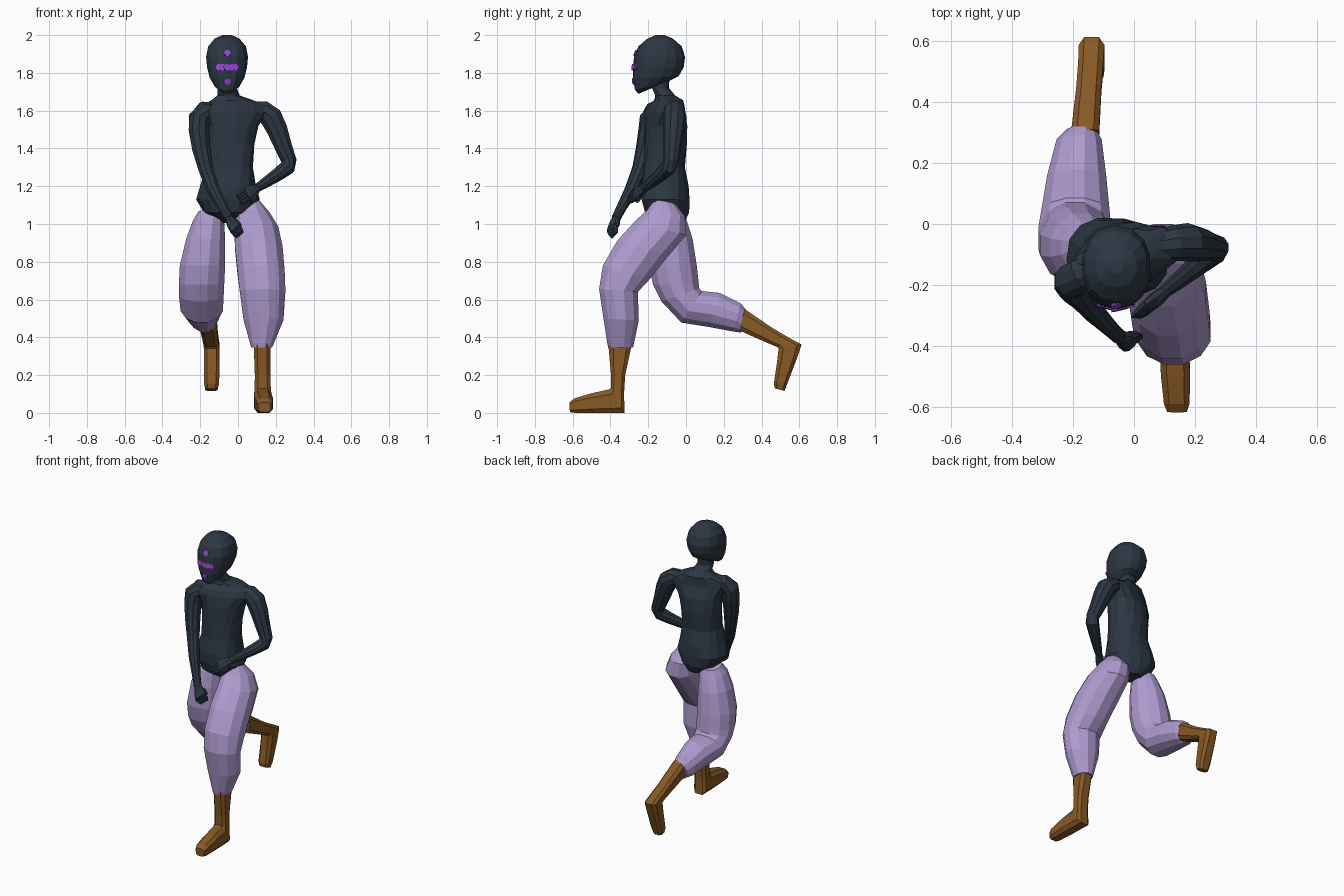
import bpy, bmesh, math
from mathutils import Vector
from mathutils.bvhtree import BVHTree


def material(name, rgb):
    m = bpy.data.materials.new(name)
    m.diffuse_color = (*rgb, 1)
    return m


SUIT = material("dark slate", (0.025, 0.038, 0.056))
PANTS = material("lavender", (0.429, 0.328, 0.630))
BOOT = material("brown leather", (0.246, 0.100, 0.018))
MARK = material("bright purple", (0.328, 0.061, 0.660))


def finish(name, bm, mat):
    me = bpy.data.meshes.new(name)
    bm.to_mesh(me)
    me.materials.append(mat)
    ob = bpy.data.objects.new(name, me)
    bpy.context.collection.objects.link(ob)
    return ob


def loft(bm, rings, n=12, power=1.0):
    """Skin a list of (centre, half axis u, half axis v) rings and cap the ends."""
    size = math.cos(math.pi / n) ** power

    def bend(t):
        return math.copysign(abs(t) ** power, t) / size
    loops = []
    for c, u, v in rings:
        loop = []
        for i in range(n):
            a = math.tau * (i + 0.5) / n
            loop.append(bm.verts.new(c + u * bend(math.cos(a)) + v * bend(math.sin(a))))
        loops.append(loop)
    for a, b in zip(loops, loops[1:]):
        for i in range(n):
            j = (i + 1) % n
            bm.faces.new((a[i], a[j], b[j], b[i]))
    bm.faces.new(loops[0])
    bm.faces.new(loops[-1])
    bm.normal_update()
    bmesh.ops.recalc_face_normals(bm, faces=bm.faces)


def side_rings(data):
    """Rings from (front y, front z, back y, back z, centre x, half width)."""
    out = []
    for fy, fz, by, bz, x, w in data:
        c = Vector((x, (fy + by) / 2, (fz + bz) / 2))
        out.append((c, Vector((w, 0, 0)), Vector((0, (by - fy) / 2, (bz - fz) / 2))))
    return out


def tube_rings(path):
    """Round rings from (x, y, z, radius) along a path."""
    pts = [Vector(p[:3]) for p in path]
    out = []
    for i, p in enumerate(path):
        t = (pts[min(i + 1, len(pts) - 1)] - pts[max(i - 1, 0)]).normalized()
        u = t.cross(Vector((0, 1, 0))).normalized()
        out.append((pts[i], u * p[3], t.cross(u) * p[3]))
    return out


def yaw_rings(data):
    """Flat rings from (x, y, z, half width, half depth, yaw degrees)."""
    out = []
    for x, y, z, a, b, deg in data:
        r = math.radians(deg)
        out.append((Vector((x, y, z)), Vector((math.cos(r), math.sin(r), 0)) * a,
                    Vector((-math.sin(r), math.cos(r), 0)) * b))
    return out


# Torso, pelvis and neck: hips and shoulders twist opposite ways
bm = bmesh.new()
loft(bm, yaw_rings([
    (-.04, -.07, 1.005, .05, .06, -8), (-.052, -.10, 1.06, .125, .115, -8),
    (-.053, -.108, 1.13, .165, .125, -8), (-.053, -.112, 1.20, .145, .124, -6),
    (-.045, -.115, 1.30, .124, .107, 0), (-.043, -.107, 1.42, .126, .110, 9),
    (-.035, -.107, 1.52, .140, .106, 15), (-.025, -.112, 1.59, .185, .088, 18),
    (-.025, -.105, 1.625, .170, .080, 18), (-.03, -.092, 1.655, .110, .068, 16),
    (-.05, -.11, 1.68, .058, .052, 8), (-.057, -.135, 1.72, .050, .044, 0),
    (-.06, -.13, 1.79, .050, .042, 0)]), 14, .85)
finish("torso", bm, SUIT)

# Head
bm = bmesh.new()
HX = -.058
loft(bm, side_rings([
    (-.250, 1.690, -.19, 1.715, HX, .030), (-.268, 1.710, -.10, 1.752, HX, .064),
    (-.278, 1.770, -.042, 1.782, HX, .092), (-.278, 1.830, -.015, 1.83, HX, .106),
    (-.272, 1.885, -.008, 1.885, HX, .111), (-.250, 1.940, -.025, 1.94, HX, .100),
    (-.205, 1.980, -.072, 1.982, HX, .066), (-.160, 2.0, -.115, 2.0, HX, .025)]), 14, .9)
tree = BVHTree.FromBMesh(bm)
finish("head", bm, SUIT)

# Face marks: small discs laid on the face
bm = bmesh.new()
spots = [(0, 1.905), (0, 1.755)] + [(dx * .0225, 1.83) for dx in (-2, -1, 0, 1, 2)]
for dx, z in spots:
    hit, nor, _, _ = tree.ray_cast(Vector((HX + dx, -1, z)), Vector((0, 1, 0)))
    u = nor.cross(Vector((0, 0, 1))).normalized() * .017
    v = nor.cross(u)
    loft(bm, [(hit - nor * .004, u, v), (hit + nor * .004, u, v)], 8)
finish("face_marks", bm, MARK)

# Arms, starting inside the shoulders
arms = {
    "right_arm": [(-.115, -.14, 1.600, .045), (-.175, -.165, 1.595, .054),
                  (-.205, -.187, 1.560, .056),
                  (-.207, -.195, 1.50, .054), (-.195, -.215, 1.40, .048),
                  (-.170, -.245, 1.29, .039), (-.130, -.290, 1.18, .034),
                  (-.070, -.350, 1.07, .025), (-.048, -.370, 1.03, .024)],
    "left_arm": [(.06, -.075, 1.605, .045), (.135, -.062, 1.595, .056),
                 (.175, -.060, 1.565, .060),
                 (.207, -.065, 1.50, .055), (.240, -.072, 1.41, .046),
                 (.270, -.078, 1.335, .040), (.262, -.092, 1.300, .040),
                 (.215, -.130, 1.265, .035), (.140, -.190, 1.215, .027),
                 (.100, -.222, 1.19, .021)],
}
for name, path in arms.items():
    bm = bmesh.new()
    loft(bm, tube_rings(path), 10)
    finish(name, bm, SUIT)

# Hands: a palm with four fingers and a thumb
hands = {
    "right_hand": ((-.052, -.367, 1.035), (-.012, -.392, .975), (.010, -.378, .940), (.6, .5, .5)),
    "left_hand": ((.105, -.218, 1.19), (.055, -.262, 1.160), (.005, -.305, 1.130), (.5, -.1, -.85)),
}
for name, (wrist, palm, tip, across) in hands.items():
    w, p, t = Vector(wrist), Vector(palm), Vector(tip)
    s = Vector(across).normalized()
    bm = bmesh.new()
    flat = (p - w).cross(s).normalized()
    loft(bm, [(w, s * .020, flat * .019), (w.lerp(p, .5), s * .032, flat * .022),
              (p, s * .036, flat * .020), (p.lerp(t, .25), s * .030, flat * .013)], 8)
    for k in (-1.5, -.5, .5, 1.5):
        a, b = p + s * .018 * k, t + s * .014 * k
        loft(bm, tube_rings([(*a, .011), (*a.lerp(b, .6), .011), (*b, .006)]), 6)
    a = w.lerp(p, .5) + s * .025
    b = a + (p - w) * .6 + s * .018 - flat * .012
    loft(bm, tube_rings([(*a, .013), (*a.lerp(b, .6), .012), (*b, .006)]), 6)
    finish(name, bm, SUIT)

# Baggy trouser legs: left forward, right trailing with a bent knee
legs = {
    "left_trouser": [
        (-.165, 1.130, -.06, 1.110, .070, .045), (-.205, 1.075, -.005, 1.04, .075, .092),
        (-.27, 1.015, .0, .94, .097, .116), (-.365, .91, -.09, .835, .110, .126),
        (-.44, .78, -.19, .71, .122, .125), (-.46, .655, -.255, .64, .130, .121),
        (-.437, .50, -.25, .49, .135, .106), (-.417, .37, -.275, .37, .127, .064),
        (-.412, .345, -.28, .345, .125, .055)],
    "right_trouser": [
        (-.13, 1.075, -.01, 1.05, -.150, .060), (-.165, 1.03, .01, 1.0, -.155, .083),
        (-.19, .92, .035, .92, -.172, .103), (-.195, .78, .057, .78, -.188, .120),
        (-.175, .68, .068, .68, -.193, .120), (-.130, .59, .070, .66, -.194, .118),
        (-.025, .478, .085, .645, -.192, .112), (.12, .455, .18, .635, -.188, .097),
        (.255, .430, .290, .580, -.180, .074), (.292, .425, .322, .540, -.172, .048)],
}
for name, data in legs.items():
    bm = bmesh.new()
    loft(bm, side_rings(data), 12)
    finish(name, bm, PANTS)

# Boots: shaft, ankle, heel, instep, toe
boots = {
    "left_boot": [
        (-.412, .37, -.285, .37, .127, .044), (-.397, .20, -.322, .20, .130, .041),
        (-.397, .130, -.328, .10, .131, .043), (-.410, .124, -.325, .0, .131, .047),
        (-.500, .104, -.480, .0, .136, .048), (-.590, .077, -.585, .0, .140, .042),
        (-.617, .056, -.615, .004, .141, .032)],
    "right_boot": [
        (.285, .435, .310, .550, -.160, .046), (.420, .375, .460, .448, -.148, .041),
        (.485, .348, .545, .398, -.142, .041), (.490, .340, .612, .362, -.139, .042),
        (.482, .270, .588, .290, -.139, .042), (.465, .155, .540, .165, -.140, .040),
        (.470, .130, .522, .116, -.141, .032)],
}
for name, data in boots.items():
    bm = bmesh.new()
    loft(bm, side_rings(data), 8, .6)
    finish(name, bm, BOOT)
